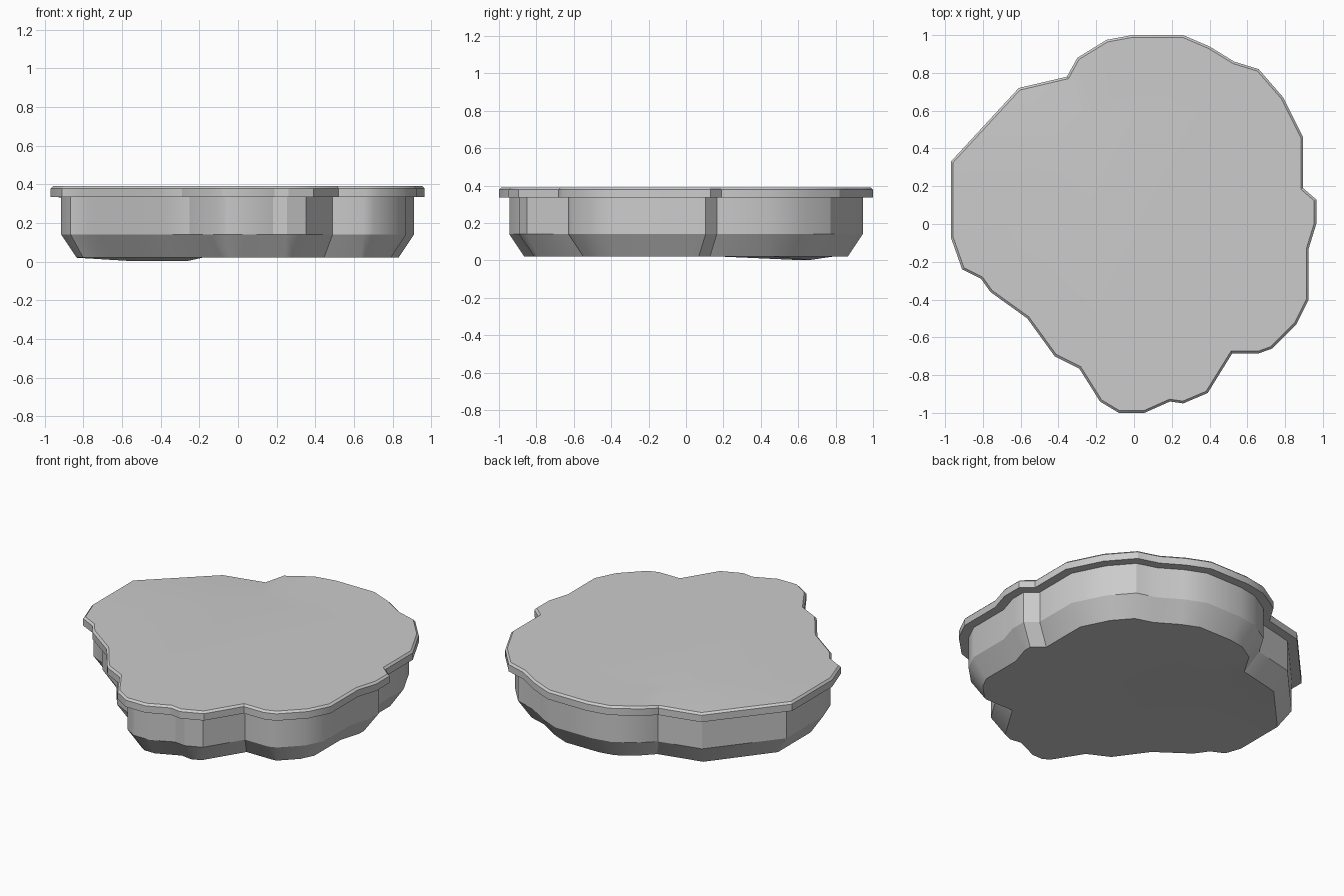
import bpy, bmesh, math
from mathutils import Vector

if "Cube" in bpy.data.objects:
    bpy.data.objects.remove(bpy.data.objects["Cube"])

# Irregular outline, clockwise seen from above
OUTLINE = [(-.01, 1), (.26, 1), (.40, .94), (.53, .86), (.66, .82), (.79, .67), (.895, .46),
           (.895, .19), (.965, .13), (.965, 0), (.925, -.13), (.925, -.40), (.86, -.53),
           (.73, -.66), (.66, -.685), (.52, -.685), (.39, -.895), (.26, -.95), (.19, -.94),
           (.055, -1), (-.08, -1), (-.18, -.94), (-.29, -.765), (-.42, -.70), (-.565, -.50),
           (-.76, -.36), (-.81, -.29), (-.91, -.24), (-.97, -.07), (-.97, .33),
           (-.61, .72), (-.355, .78), (-.30, .88), (-.145, .975)]
DROOP = {30: .018, 31: .018}   # the back-left lobe sags a little

# Wall and rim section: (inset from outline, height)
PROFILE = [(.135, .02), (.055, .14), (.055, .335), (0, .335), (0, .378), (.012, .39)]

pts = [Vector(p) for p in OUTLINE]
n = len(pts)


def inset(d):
    out = []
    for i, p in enumerate(pts):
        a = (p - pts[i - 1]).normalized()
        b = (pts[(i + 1) % n] - p).normalized()
        na, nb = Vector((a.y, -a.x)), Vector((b.y, -b.x))
        m = (na + nb).normalized()
        out.append(p + m * d * min(1.15, 1 / max(m.dot(na), .1)))
    return out


bm = bmesh.new()


def ring(points, z, droop=True):
    return [bm.verts.new((p.x, p.y, z - (DROOP.get(i, 0) if droop else 0)))
            for i, p in enumerate(points)]


# Flat centre of the underside, walls and rim, flat centre of the top
low = inset(PROFILE[0][0])
high = inset(PROFILE[-1][0])
rings = [ring([p * .7 for p in low], PROFILE[0][1], False)]
rings += [ring(inset(d), z) for d, z in PROFILE]
rings.append(ring([p * .7 for p in high], PROFILE[-1][1], False))

for lo, hi in zip(rings, rings[1:]):
    for i in range(n):
        j = (i + 1) % n
        bm.faces.new((lo[i], lo[j], hi[j], hi[i]))
bm.faces.new(rings[0])
bm.faces.new(rings[-1])
bmesh.ops.recalc_face_normals(bm, faces=bm.faces)

mesh = bpy.data.meshes.new("rimmed_slab")
bm.to_mesh(mesh)
bm.free()
slab = bpy.data.objects.new("rimmed_slab", mesh)
bpy.context.collection.objects.link(slab)
bpy.context.view_layer.objects.active = slab
slab.select_set(True)
bpy.ops.object.shade_smooth_by_angle(angle=math.radians(30))
